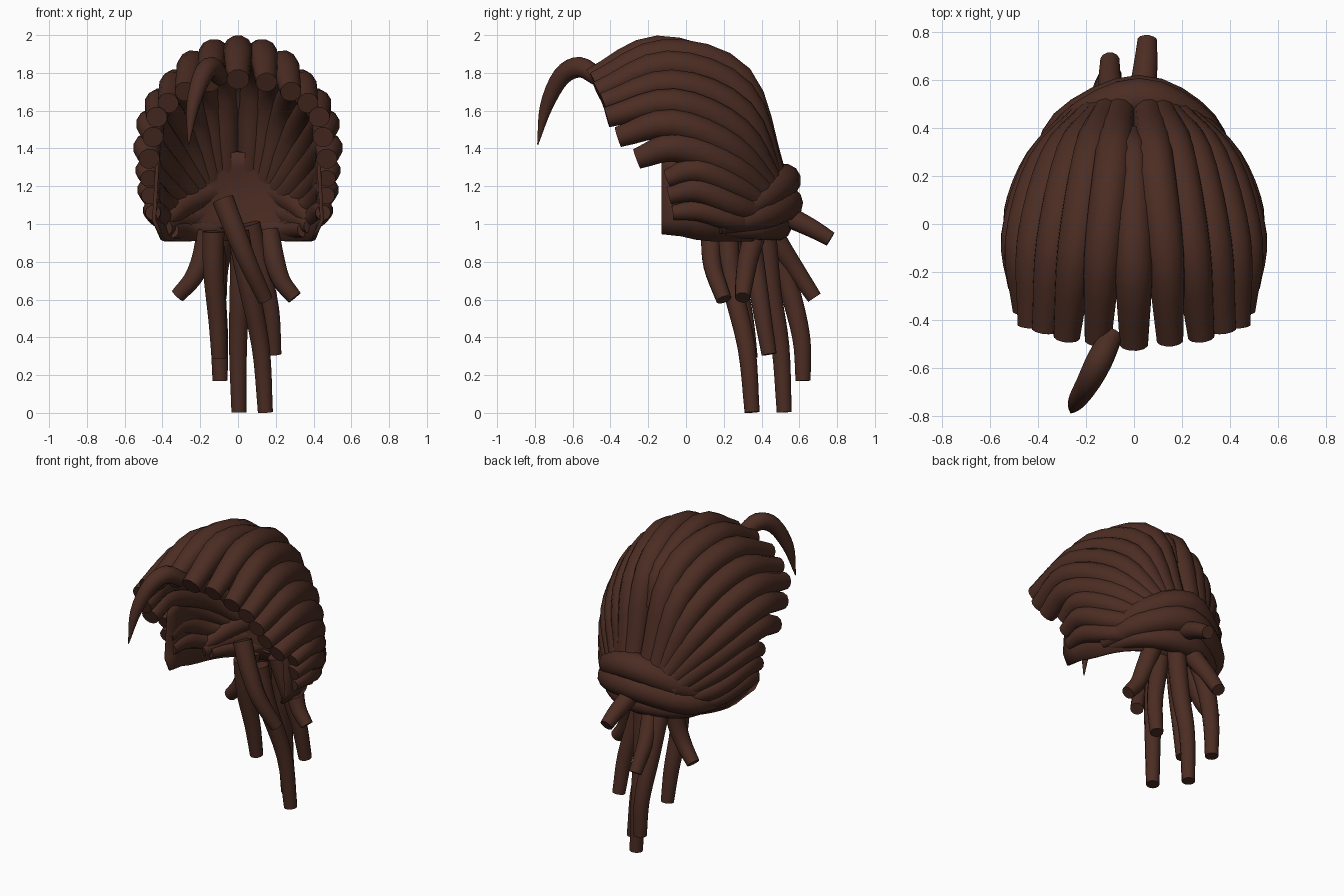
import bpy, math
from mathutils import Vector

mat = bpy.data.materials.new("dark_brown_hair")
mat.diffuse_color = (0.072, 0.026, 0.0165, 1)


def finish(name, verts, faces, mirror=False):
    me = bpy.data.meshes.new(name)
    me.from_pydata(verts, [], faces)
    me.materials.append(mat)
    me.polygons.foreach_set("use_smooth", [True] * len(me.polygons))
    me.set_sharp_from_angle(angle=math.radians(50))
    ob = bpy.data.objects.new(name, me)
    bpy.context.collection.objects.link(ob)
    if mirror:
        ob.modifiers.new("mirror", 'MIRROR').use_mirror_merge = False
    return ob


def spline(pts, radii, per=4):
    """Catmull-Rom samples of (point, radius)."""
    p = [Vector((*a, r)) for a, r in zip(pts, radii)]
    p = [2 * p[0] - p[1]] + p + [2 * p[-1] - p[-2]]
    out = []
    for i in range(1, len(p) - 2):
        a, b, c, d = p[i - 1:i + 3]
        for k in range(per):
            t = k / per
            out.append(0.5 * (2 * b + (c - a) * t + (2 * a - 5 * b + 4 * c - d) * t * t
                              + (3 * b - a - 3 * c + d) * t ** 3))
    return out + [p[-2]]


def tube(name, pts, radii, mirror=False, sides=12):
    s = spline(pts, radii)
    c = [v.xyz for v in s]
    n = None
    verts, faces = [], []
    for i, q in enumerate(c):
        t = (c[min(i + 1, len(c) - 1)] - c[max(i - 1, 0)]).normalized()
        if n is None:
            n = t.orthogonal()
        n = (n - t * n.dot(t)).normalized()
        b = t.cross(n)
        for k in range(sides):
            a = 2 * math.pi * k / sides
            verts.append(q + s[i].w * (math.cos(a) * n + math.sin(a) * b))
    for i in range(len(c) - 1):
        for k in range(sides):
            k2 = (k + 1) % sides
            faces.append((i * sides + k, i * sides + k2, (i + 1) * sides + k2, (i + 1) * sides + k))
    m = (len(c) - 1) * sides
    faces += [tuple(reversed(range(sides))), tuple(range(m, m + sides))]
    return finish(name, verts, faces, mirror)


# Swept-back locks: hairline, crown, back, gathering point (right side, mirrored)
tube("centre_lock", [(0, -.50, 1.765), (0, -.15, 1.92), (0, .26, 1.80), (0, .38, 1.58)],
     (.06, .08, .06, .03))
locks = [
    [(.15, -.485, 1.75), (.13, -.12, 1.90), (.085, .28, 1.77), (.06, .46, 1.27)],
    [(.28, -.47, 1.70), (.24, -.10, 1.84), (.175, .29, 1.69), (.11, .46, 1.25)],
    [(.37, -.44, 1.64), (.33, -.08, 1.74), (.25, .285, 1.59), (.14, .45, 1.23)],
    [(.43, -.42, 1.565), (.41, -.07, 1.64), (.315, .27, 1.49), (.17, .45, 1.21)],
    [(.45, -.36, 1.46), (.46, -.08, 1.53), (.37, .24, 1.40), (.19, .45, 1.17)],
    [(.47, -.26, 1.345), (.475, -.05, 1.405), (.385, .24, 1.30), (.21, .45, 1.12)],
    [(.47, -.10, 1.24), (.475, .05, 1.285), (.39, .26, 1.20), (.22, .45, 1.07)],
    [(.465, -.09, 1.15), (.465, .06, 1.18), (.39, .26, 1.10), (.22, .44, 1.04)],
    [(.45, -.07, 1.06), (.445, .07, 1.07), (.38, .25, 1.02), (.22, .43, 1.0)],
]
for i, pts in enumerate(locks):
    w = .08 if i < 6 else (.068 if i < 8 else .058)
    tube(f"side_lock_{i + 1}", pts, (w * .7, w, w, w * .85), mirror=True)

# Smooth shell behind the neck, open to the front
cols = 24
levels = [(.91, .98, 1), (1.02, 1.06, 1.01), (1.15, 1.04, 1.02), (1.3, 1.02, 1), (1.38, 1.01, .95)]
verts, faces = [], []
for z, sx, sy in levels:
    for k in range(cols + 1):
        a = math.pi * k / cols
        ca, sa = math.cos(a), abs(math.sin(a))
        zz = z + (.04 * abs(ca) ** 40 if z < 1 else 0)
        verts.append((math.copysign(abs(ca) ** .8, ca) * .42 * sx, -.13 + .53 * sy * sa ** .8, zz))
for j in range(len(levels) - 1):
    for k in range(cols):
        q = j * (cols + 1) + k
        faces.append((q, q + 1, q + cols + 2, q + cols + 1))
shell = finish("nape_shell", verts, faces)
sol = shell.modifiers.new("thickness", 'SOLIDIFY')
sol.thickness = .02
sol.offset = 0

# Thick bands wrapped around the base of the tail
tube("upper_band", [(.39, .19, 1.02), (.27, .40, 1.14), (.02, .52, 1.23), (-.25, .40, 1.13), (-.39, .19, 1.01)],
     (.045, .08, .09, .08, .045))
tube("middle_band", [(.39, .17, .99), (.28, .40, 1.05), (.02, .53, 1.11), (-.28, .40, 1.03), (-.39, .17, .98)],
     (.045, .08, .09, .08, .045))
tube("lower_band", [(.35, .2, .97), (.25, .39, .975), (0, .48, .99), (-.25, .39, .97), (-.35, .2, .965)],
     (.04, .06, .08, .06, .04))

# Hanging tail strands
strands = [
    [(-.16, .37, .96), (-.19, .36, .82), (-.24, .36, .71), (-.32, .38, .62)],
    [(.16, .37, .96), (.19, .33, .82), (.23, .31, .7), (.3, .3, .61)],
    [(-.06, .43, 1.0), (-.08, .5, .88), (-.1, .58, .76), (-.1, .68, .61)],
    [(-.08, .16, 1.13), (-.01, .135, .95), (.06, .14, .78), (.145, .2, .6)],
    [(.06, .33, 1.0), (.11, .36, .8), (.17, .4, .55), (.19, .44, .31)],
    [(.0, .22, .96), (.05, .24, .7), (.12, .32, .35), (.145, .35, .003)],
    [(.02, .42, .96), (.01, .45, .65), (.0, .5, .35), (.005, .52, .003)],
    [(-.12, .44, .96), (-.12, .54, .68), (-.1, .61, .4), (-.095, .62, .17)],
    [(-.13, .24, .96), (-.13, .26, .75), (-.11, .31, .5), (-.1, .34, .29)],
    [(.03, .48, 1.06), (.04, .58, 1.02), (.05, .68, .97), (.055, .765, .92)],
]
for i, pts in enumerate(strands):
    tube(f"tail_strand_{i + 1}", pts, (.06, .056, .049, .041))

# Loose curl over the forehead
tube("forelock", [(-.09, -.46, 1.77), (-.14, -.56, 1.83), (-.19, -.66, 1.78), (-.24, -.74, 1.62), (-.262, -.785, 1.42)],
     (.045, .055, .05, .035, .003))
